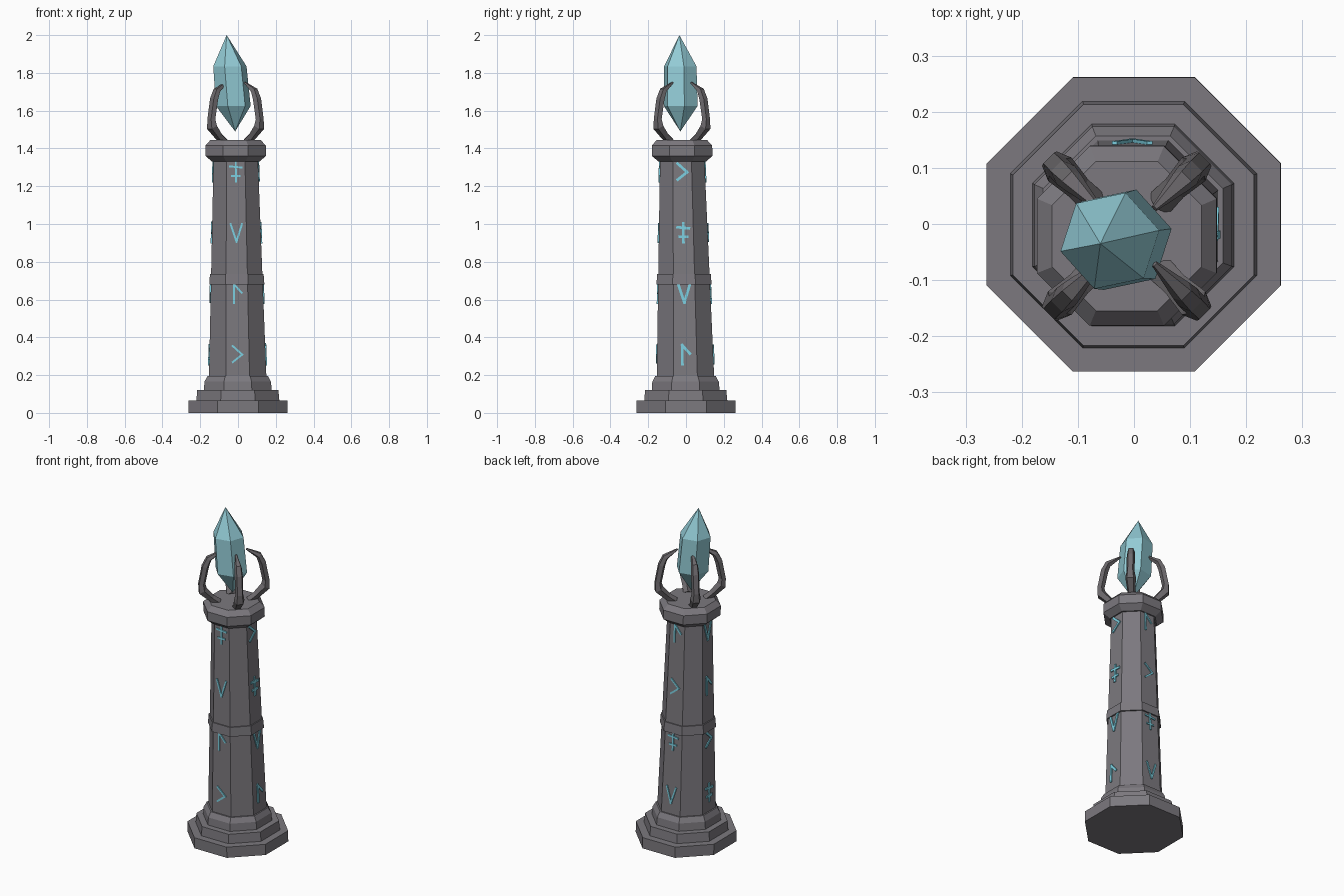
import bpy, bmesh, math
from mathutils import Vector

if "Cube" in bpy.data.objects:
    bpy.data.objects.remove(bpy.data.objects["Cube"])


def material(name, rgb):
    m = bpy.data.materials.new(name)
    m.use_nodes = True
    color = (*rgb, 1)
    m.diffuse_color = color
    bsdf = next(n for n in m.node_tree.nodes if n.type == 'BSDF_PRINCIPLED')
    bsdf.inputs["Base Color"].default_value = color
    bsdf.inputs["Roughness"].default_value = 0.8
    return m


STONE = material("grey stone", (0.2, 0.19, 0.21))
CLAW = material("dark claw stone", (0.15, 0.14, 0.15))
CRYSTAL = material("pale cyan crystal", (0.29, 0.6, 0.67))
GLOW = material("cyan rune", (0.2, 0.62, 0.74))


def loft(bm, rings):
    """Skin a list of equal rings; a one-point ring becomes an apex."""
    loops = [[bm.verts.new(p) for p in ring] for ring in rings]
    for a, b in zip(loops, loops[1:]):
        n = max(len(a), len(b))
        for i in range(n):
            j = (i + 1) % n
            corners = [a[i % len(a)], a[j % len(a)], b[j % len(b)], b[i % len(b)]]
            bm.faces.new(list(dict.fromkeys(corners)))
    for end in (loops[0], loops[-1]):
        if len(end) > 2:
            bm.faces.new(end)


def finish(bm, name, mat):
    bmesh.ops.recalc_face_normals(bm, faces=bm.faces)
    mesh = bpy.data.meshes.new(name)
    bm.to_mesh(mesh)
    bm.free()
    mesh.materials.append(mat)
    obj = bpy.data.objects.new(name, mesh)
    bpy.context.collection.objects.link(obj)
    return obj


def polygon(center, radius, sides, turn):
    return [center + radius * Vector((math.cos(a), math.sin(a), 0))
            for a in (turn + math.tau * i / sides for i in range(sides))]


# The column leans slightly as it rises
def axis(z):
    return Vector((-0.009 * z, -0.015 * z, z))


def half_width(z):
    return 0.152 - 0.03 * (z - 0.19)


def octagon(z, half):
    step = math.pi / 8
    return polygon(axis(z), half / math.cos(step), 8, step)


# Stepped base, shaft, band and cap: (height, half width) profiles
PARTS = {
    "base_slab": [(0, 0.262), (0.065, 0.262)],
    "base_step": [(0.06, 0.22), (0.12, 0.215)],
    "shaft_footing": [(0.115, 0.18), (0.165, 0.176), (0.195, 0.16)],
    "shaft": [(0.18, half_width(0.18)), (1.34, half_width(1.34))],
    "shaft_band": [(0.68, 0.146), (0.735, 0.142)],
    "cap": [(1.33, 0.125), (1.36, 0.16), (1.415, 0.16), (1.445, 0.133)],
}
for name, profile in PARTS.items():
    bm = bmesh.new()
    loft(bm, [octagon(z, half) for z, half in profile])
    finish(bm, name, STONE)

# Floating six-sided crystal, tilted toward the right
bm = bmesh.new()
TURN = math.radians(12)
low = polygon(Vector((-0.025, -0.028, 1.625)), 0.094, 6, TURN)
high = polygon(Vector((-0.043, -0.03, 1.835)), 0.09, 6, TURN)
loft(bm, [[Vector((-0.015, -0.03, 1.49))], low, high, [Vector((-0.06, -0.035, 2.0))]])
finish(bm, "crystal", CRYSTAL)

# Four claws: (distance from axis, height, thickness) along each one
CLAW_PATH = [(0.085, 1.435, 0.026), (0.125, 1.465, 0.024), (0.176, 1.515, 0.031),
             (0.18, 1.555, 0.023), (0.16, 1.66, 0.024), (0.14, 1.705, 0.021),
             (0.07, 1.748, 0.006)]


def claw(name, angle):
    out = Vector((math.cos(angle), math.sin(angle), 0))
    side = Vector((-out.y, out.x, 0))
    origin = axis(1.44) * Vector((1, 1, 0)).length / math.sqrt(2)
    points = [Vector((origin.x, origin.y, z)) + out * r for r, z, _ in CLAW_PATH]
    rings = []
    for i, p in enumerate(points):
        tangent = (points[min(i + 1, len(points) - 1)] - points[max(i - 1, 0)]).normalized()
        normal = tangent.cross(side)
        size = CLAW_PATH[i][2]
        rings.append([p + size * (math.cos(a) * normal * 0.9 + math.sin(a) * side)
                      for a in (math.tau * k / 5 for k in range(5))])
    bm = bmesh.new()
    loft(bm, rings)
    finish(bm, name, CLAW)


for k, corner in enumerate(("back_left", "back_right", "front_right", "front_left")):
    claw("claw_" + corner, math.pi / 4 + k * math.pi / 2)

# Runes: strokes as (across, up) pairs
CROSS = [((0, 0.05), (0, -0.05)), ((-0.03, 0.03), (0.03, 0.024)), ((-0.02, -0.02), (0.02, -0.02))]
VEE = [((-0.03, 0.047), (0, -0.047)), ((0, -0.047), (0.03, 0.047))]
HOOK = [((-0.015, -0.05), (-0.015, 0.05)), ((-0.015, 0.05), (0.025, 0.005))]
ARROW = [((-0.025, 0.045), (0.025, 0)), ((0.025, 0), (-0.025, -0.04))]
RUNES = [CROSS, VEE, HOOK, ARROW]


def rune(bm, strokes, z, normal, width):
    across = Vector((-normal.y, normal.x, 0))

    def place(p, depth):
        h = z + p.y
        return axis(h) + normal * (half_width(h) + depth) + across * p.x

    for start, end in strokes:
        a, b = Vector(start), Vector(end)
        along = (b - a).normalized() * width / 2
        off = Vector((-along.y, along.x))
        quad = [a - along + off, a - along - off, b + along - off, b + along + off]
        loft(bm, [[place(p, d) for p in quad] for d in (-0.002, 0.006)])


for side, face in enumerate(("front", "left", "back", "right")):
    angle = (side - 1) * math.pi / 2
    normal = Vector((math.cos(angle), math.sin(angle), 0))
    bm = bmesh.new()
    for row in range(4):
        rune(bm, RUNES[(row - side) % 4], 1.275 - 0.322 * row, normal,
             0.014 if side % 2 else 0.01)
    finish(bm, "runes_" + face, GLOW)
